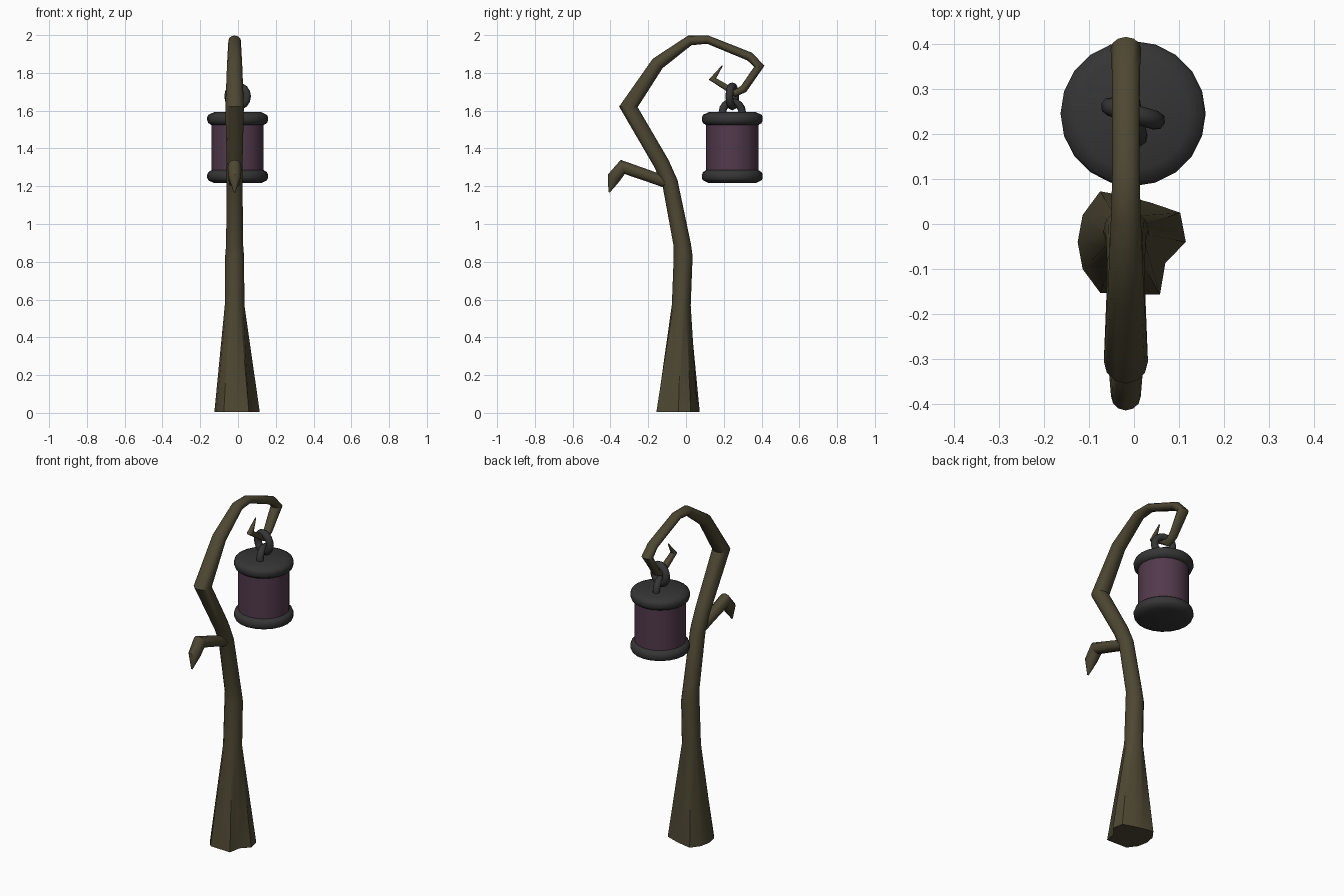
import bpy, bmesh
from math import sin, cos, pi, radians
from mathutils import Vector

cube = bpy.data.objects.get("Cube")
if cube:
    bpy.data.objects.remove(cube)


def material(name, rgb):
    m = bpy.data.materials.new(name)
    m.use_nodes = True
    m.diffuse_color = (*rgb, 1)
    m.node_tree.nodes["Principled BSDF"].inputs["Base Color"].default_value = (*rgb, 1)
    return m


bark = material("dark bark", (0.075, 0.063, 0.032))
iron = material("dark iron", (0.036, 0.036, 0.037))
glass = material("purple glass", (0.085, 0.042, 0.072))


def finish(obj, mat, angle=40):
    obj.data.materials.append(mat)
    bpy.ops.object.select_all(action='DESELECT')
    obj.select_set(True)
    bpy.context.view_layer.objects.active = obj
    bpy.ops.object.shade_smooth_by_angle(angle=radians(angle))
    return obj


def skin(name, rings, mat, angle=40):
    """Bridge a list of closed point rings into a capped solid."""
    bm = bmesh.new()
    loops = [[bm.verts.new(p) for p in ring] for ring in rings]
    n = len(loops[0])
    for a, b in zip(loops, loops[1:]):
        for i in range(n):
            j = (i + 1) % n
            bm.faces.new((a[i], a[j], b[j], b[i]))
    bm.faces.new(loops[0][::-1])
    bm.faces.new(loops[-1])
    bmesh.ops.recalc_face_normals(bm, faces=bm.faces)
    mesh = bpy.data.meshes.new(name)
    bm.to_mesh(mesh)
    bm.free()
    obj = bpy.data.objects.new(name, mesh)
    bpy.context.collection.objects.link(obj)
    return finish(obj, mat, angle)


def limb(name, path, foot=None, sides=12):
    """Tube along (y, z, radius across, radius in plane); foot gives the root outline."""
    pts = [Vector((0, p[0], p[1])) for p in path]
    rings = []
    for k, (c, p) in enumerate(zip(pts, path)):
        before = (c - pts[k - 1]).normalized() if k else Vector()
        after = (pts[k + 1] - c).normalized() if k + 1 < len(pts) else Vector()
        t = (before + after).normalized()
        if foot and k == 0:
            t = Vector((0, 0, 1))
        normal = Vector((0, t.z, -t.y))
        ring = []
        for i in range(sides):
            a = 2 * pi * i / sides
            rx, rn = (foot[i], foot[i]) if foot and k == 0 else p[2:]
            x = -0.01 if foot and k == 0 else -0.018
            ring.append(c + Vector((x + rx * cos(a), 0, 0)) + normal * rn * sin(a))
        rings.append(ring)
    return skin(name, rings, bark)


# Crooked trunk with a flared, lobed foot, ending in a curled hook
limb("trunk", [
    (-0.04, 0.005, 0.12, 0.12),
    (-0.025, 0.57, 0.052, 0.05),
    (-0.015, 0.83, 0.05, 0.05),
    (-0.02, 0.89, 0.045, 0.046),
    (-0.085, 1.22, 0.042, 0.042),
    (-0.13, 1.32, 0.042, 0.042),
    (-0.305, 1.62, 0.049, 0.049),
    (-0.15, 1.85, 0.04, 0.036),
    (0.02, 1.972, 0.033, 0.027),
    (0.115, 1.976, 0.03, 0.022),
    (0.338, 1.886, 0.031, 0.024),
    (0.388, 1.835, 0.034, 0.027),
    (0.305, 1.715, 0.025, 0.021),
    (0.262, 1.693, 0.023, 0.02),
    (0.14, 1.768, 0.018, 0.02),
    (0.192, 1.838, 0.003, 0.003),
], foot=[0.125, 0.13, 0.1, 0.1, 0.13, 0.12, 0.115, 0.12, 0.13, 0.115, 0.135, 0.092])

# Broken side branch with a drooping tip
limb("side_branch", [
    (-0.07, 1.208, 0.03, 0.03),
    (-0.2, 1.255, 0.032, 0.031),
    (-0.335, 1.302, 0.037, 0.039),
    (-0.382, 1.245, 0.033, 0.036),
    (-0.407, 1.168, 0.004, 0.004),
])

# Lantern: turned solids on one axis
AXIS = Vector((-0.002, 0.245, 0))


def turned(name, profile, mat, angle=40, sides=20):
    rings = [[AXIS + Vector((r * cos(2 * pi * i / sides), r * sin(2 * pi * i / sides), z))
              for i in range(sides)] for r, z in profile]
    return skin(name, rings, mat, angle)


turned("lantern_glass", [(0.138, 1.25), (0.138, 1.55)], glass)
rim = [(0.135, 0), (0.155, 0.012), (0.161, 0.026), (0.161, 0.044), (0.155, 0.056), (0.125, 0.07)]
turned("lantern_cap", [(r, 1.522 + z) for r, z in rim], iron, 60)
turned("lantern_base", [(r, 1.287 - z) for r, z in rim], iron, 60)

# Two linked chain rings
for name, z, turn in (("lantern_handle", 1.592, 102), ("hanging_ring", 1.676, -17)):
    bpy.ops.mesh.primitive_torus_add(
        location=AXIS + Vector((0, 0, z)), rotation=(pi / 2, 0, radians(turn)),
        major_radius=0.053, minor_radius=0.021, major_segments=16, minor_segments=8)
    ring = bpy.context.object
    ring.name = name
    finish(ring, iron, 60)
